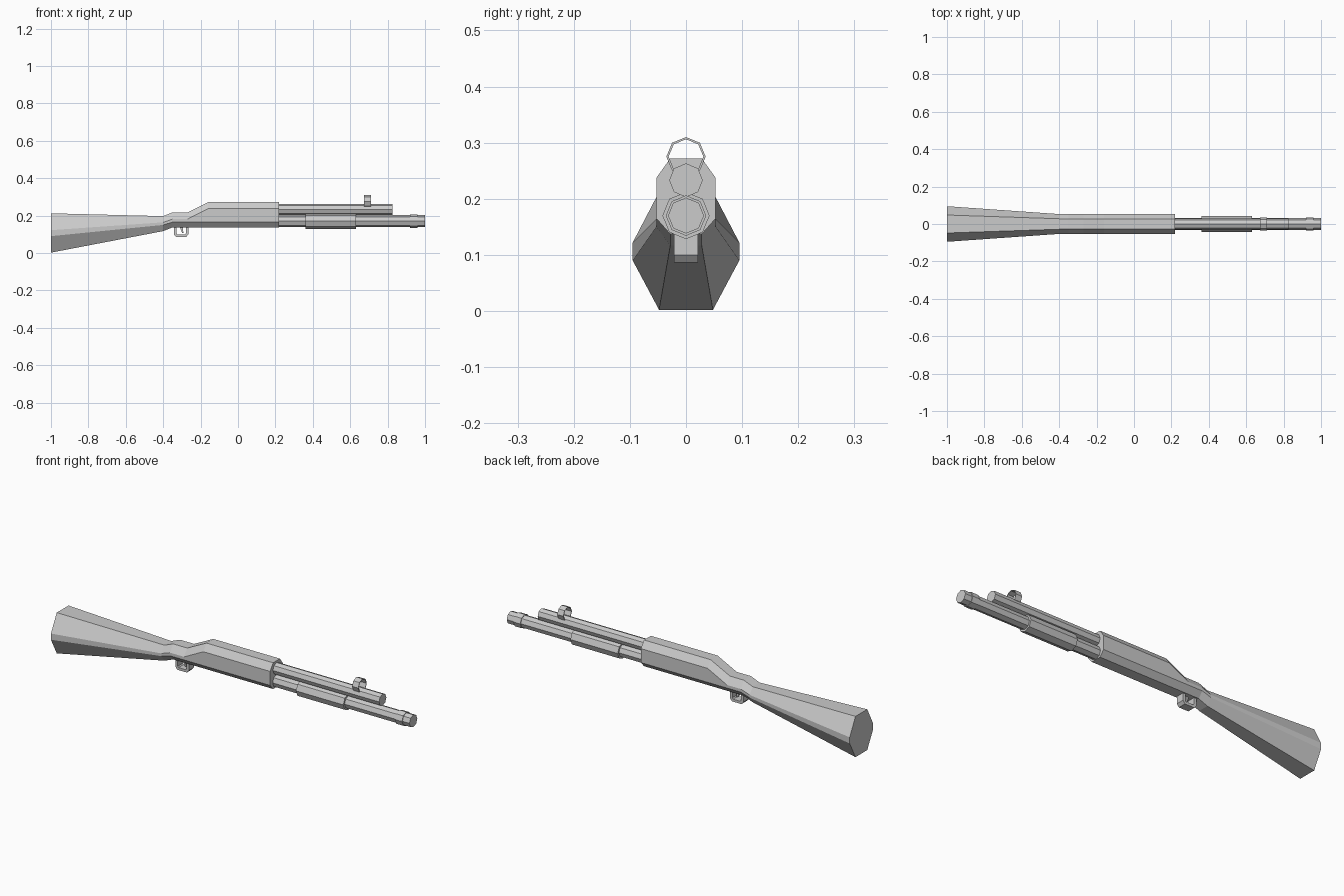
import bpy, bmesh, math

if "Cube" in bpy.data.objects:
    bpy.data.objects.remove(bpy.data.objects["Cube"])


def finish(name, bm):
    bmesh.ops.recalc_face_normals(bm, faces=bm.faces)
    mesh = bpy.data.meshes.new(name)
    bm.to_mesh(mesh)
    bm.free()
    obj = bpy.data.objects.new(name, mesh)
    bpy.context.collection.objects.link(obj)
    return obj


def loft(name, sections, closed=False):
    """Skin equal-length rings of points; cap the ends unless closed."""
    bm = bmesh.new()
    rings = [[bm.verts.new(p) for p in s] for s in sections]
    pairs = list(zip(rings, rings[1:]))
    if closed:
        pairs.append((rings[-1], rings[0]))
    for a, b in pairs:
        n = len(a)
        for i in range(n):
            j = (i + 1) % n
            bm.faces.new((a[i], a[j], b[j], b[i]))
    if not closed:
        bm.faces.new(rings[0])
        bm.faces.new(rings[-1])
    return finish(name, bm)


def octagon(x, z, r):
    return [(x, r * math.sin(k * math.pi / 4), z + r * math.cos(k * math.pi / 4))
            for k in range(8)]


def tube(name, x0, x1, z, r):
    return loft(name, [octagon(x0, z, r), octagon(x1, z, r)])


# Stock, grip and receiver: x, half width, flat half width, bottom, low side, high side, top
stations = [
    (-1.00, 0.095, 0.048, 0.002, 0.090, 0.122, 0.212),
    (-0.40, 0.053, 0.028, 0.117, 0.150, 0.164, 0.197),
    (-0.35, 0.053, 0.028, 0.137, 0.165, 0.181, 0.217),
    (-0.27, 0.053, 0.028, 0.137, 0.165, 0.181, 0.217),
    (-0.16, 0.053, 0.028, 0.137, 0.165, 0.237, 0.272),
    (0.22, 0.053, 0.028, 0.137, 0.165, 0.237, 0.272),
]
sections = []
for x, w, f, z0, z1, z2, z3 in stations:
    half = [(f, z0), (w, z1), (w, z2), (f, z3)]
    sections.append([(x, y, z) for y, z in half] + [(x, -y, z) for y, z in reversed(half)])
loft("stock_and_receiver", sections)

# Barrel, magazine tube, pump grip and muzzle collar
tube("upper_barrel", 0.20, 0.825, 0.233, 0.030)
tube("lower_tube", 0.20, 1.0, 0.170, 0.032)
tube("pump_grip", 0.36, 0.63, 0.170, 0.042)
tube("muzzle_collar", 0.92, 0.96, 0.170, 0.036)

# Ring sight on the barrel
sx0, sx1, sz = 0.675, 0.71, 0.275
loft("ring_sight", [octagon(sx0, sz, 0.035), octagon(sx1, sz, 0.035),
                    octagon(sx1, sz, 0.031), octagon(sx0, sz, 0.031)], closed=True)

# Trigger guard: bent strip around an open loop
outer = [(-0.343, 0.150), (-0.343, 0.100), (-0.331, 0.086),
         (-0.277, 0.086), (-0.265, 0.100), (-0.265, 0.150)]
inner = [(-0.329, 0.150), (-0.329, 0.105), (-0.324, 0.099),
         (-0.284, 0.099), (-0.279, 0.105), (-0.279, 0.150)]
loft("trigger_guard", [[(o[0], -0.021, o[1]), (o[0], 0.021, o[1]),
                        (i[0], 0.021, i[1]), (i[0], -0.021, i[1])]
                       for o, i in zip(outer, inner)])

# Trigger
profile = [(-0.314, 0.145), (-0.304, 0.122), (-0.299, 0.108),
           (-0.292, 0.108), (-0.294, 0.125), (-0.296, 0.145)]
loft("trigger", [[(x, y, z) for x, z in profile] for y in (-0.007, 0.007)])
